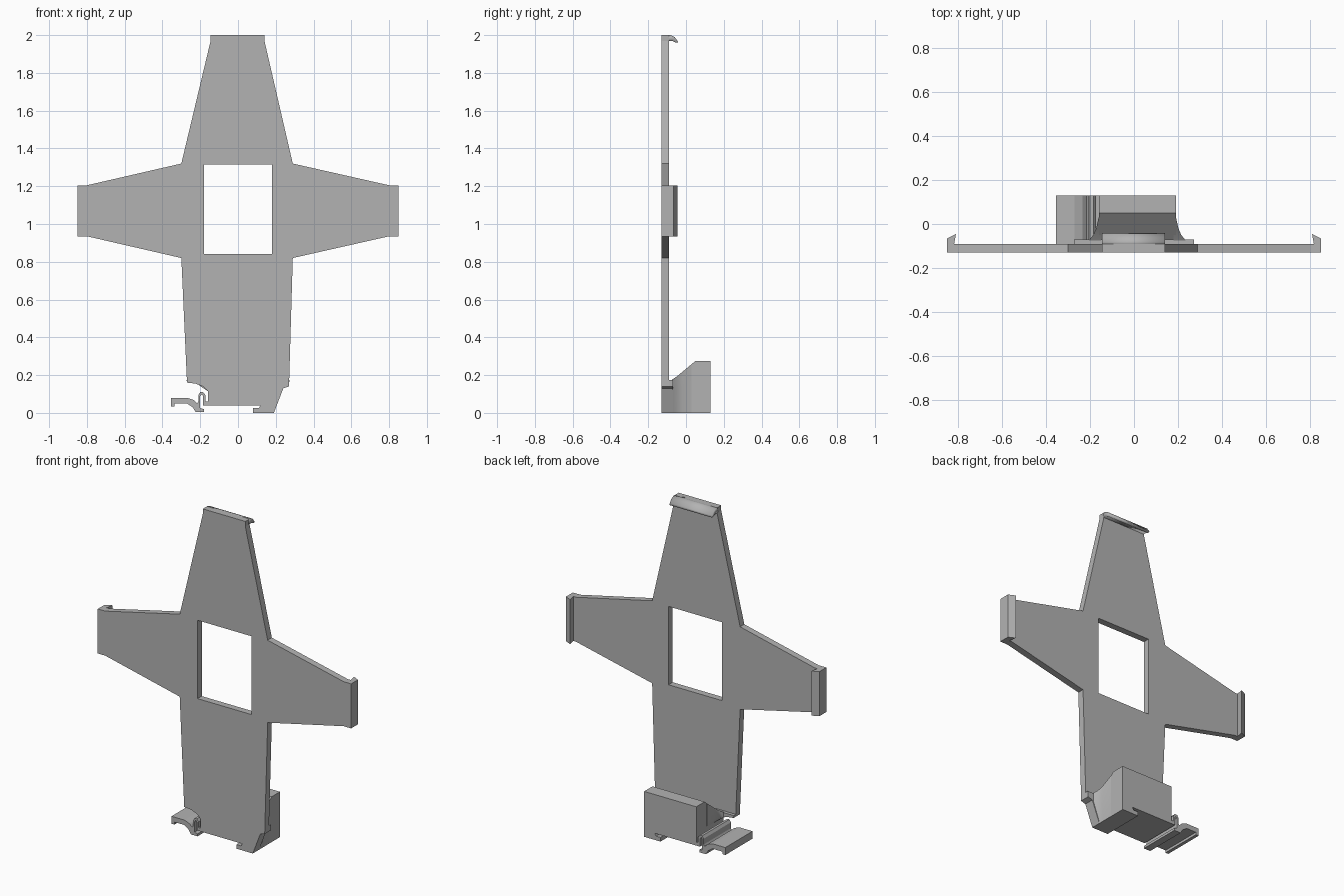
import bpy, bmesh
from mathutils import Vector

old = bpy.data.objects.get("Cube")
if old:
    bpy.data.objects.remove(old, do_unlink=True)

grey = bpy.data.materials.new("plain grey")
grey.use_nodes = True
colour = (0.45, 0.45, 0.45, 1)
grey.diffuse_color = colour
grey.node_tree.nodes["Principled BSDF"].inputs["Base Color"].default_value = colour


def finish(bm, name):
    bmesh.ops.recalc_face_normals(bm, faces=bm.faces[:])
    mesh = bpy.data.meshes.new(name)
    bm.to_mesh(mesh)
    bm.free()
    mesh.materials.append(grey)
    obj = bpy.data.objects.new(name, mesh)
    bpy.context.collection.objects.link(obj)
    return obj


def prism(name, loops, axis, start, end):
    """Fill the outline (later loops are holes) and thicken it along x or y."""
    bm = bmesh.new()
    mid = (start + end) / 2
    for loop in loops:
        vs = [bm.verts.new((u, mid, z) if axis == "y" else (mid, u, z)) for u, z in loop]
        for i, v in enumerate(vs):
            bm.edges.new((vs[i - 1], v))
    normal = Vector((0, -1, 0)) if axis == "y" else Vector((1, 0, 0))
    bmesh.ops.triangle_fill(bm, edges=bm.edges[:], use_beauty=True, normal=normal)
    obj = finish(bm, name)
    mod = obj.modifiers.new("thickness", "SOLIDIFY")
    mod.thickness = end - start
    mod.offset = 0
    return obj


FRONT, BACK, PLATE = -0.13, 0.13, -0.09

# Cross-shaped back plate with its window
foot_edge = [(0.27, 0.14), (0.24, 0.13), (0.19, 0), (0.08, 0), (0.08, 0.025),
             (0.11, 0.025), (0.12, 0.04), (-0.16, 0.04), (-0.16, 0.115),
             (-0.185, 0.14), (-0.225, 0.155), (-0.27, 0.16)]
outline = [(-0.145, 2), (0.14, 2), (0.14, 1.97), (0.29, 1.32), (0.8, 1.205),
           (0.85, 1.205), (0.85, 0.935), (0.8, 0.935), (0.29, 0.82)]
outline += foot_edge
outline += [(-0.3, 0.82), (-0.8, 0.935), (-0.85, 0.935), (-0.85, 1.205),
            (-0.8, 1.205), (-0.3, 1.32), (-0.145, 1.97)]
window = [(-0.18, 0.84), (0.18, 0.84), (0.18, 1.315), (-0.18, 1.315)]
prism("cross_plate", [outline, window], "y", FRONT, PLATE)

# Thicker flange at the foot of the plate
prism("foot_flange", [[(0.272, 0.175)] + foot_edge + [(-0.272, 0.175)]], "y", PLATE, -0.07)

# Rounded lip at the top
prism("top_lip", [[(-0.1, 2), (-0.08, 2), (-0.06, 1.99), (-0.045, 1.97), (-0.04, 1.96),
                   (-0.055, 1.96), (-0.07, 1.968), (-0.1, 1.968)]], "x", -0.145, 0.14)


# Side lips, slanted toward the back
def side_lip(name, side):
    bm = bmesh.new()
    rings = []
    for z in (0.935, 1.205):
        rings.append([bm.verts.new((side * x, y, z)) for x, y in
                      ((0.85, -0.1), (0.85, -0.065), (0.81, -0.045), (0.82, -0.1))])
    for i in range(4):
        bm.faces.new((rings[0][i - 1], rings[0][i], rings[1][i], rings[1][i - 1]))
    bm.faces.new(rings[0])
    bm.faces.new(rings[1])
    finish(bm, name)


side_lip("left_lip", 1)
side_lip("right_lip", -1)

# Rail mount block with a sloped top
prism("mount_block", [[(PLATE, 0.04), (BACK, 0.04), (BACK, 0.275), (0.05, 0.275),
                       (-0.07, 0.175), (PLATE, 0.175)]], "x", -0.16, 0.19)

# Fixed rail hook under the block
prism("fixed_hook", [[(0.08, 0), (0.19, 0), (0.19, 0.05), (0.12, 0.05), (0.12, 0.04),
                      (0.11, 0.025), (0.08, 0.025)]], "y", PLATE, BACK)

# Springy release clip
clip = [(-0.355, 0.08), (-0.27, 0.08), (-0.235, 0.068), (-0.215, 0.05), (-0.21, 0.06),
        (-0.21, 0.095), (-0.2, 0.11), (-0.185, 0.11), (-0.173, 0.095), (-0.173, 0.06),
        (-0.15, 0.06), (-0.15, 0.04), (-0.185, 0.04), (-0.185, 0.09), (-0.193, 0.097),
        (-0.2, 0.09), (-0.2, 0.025), (-0.18, 0.02), (-0.18, 0.005), (-0.225, 0.005),
        (-0.24, 0.03), (-0.27, 0.05), (-0.335, 0.05), (-0.335, 0.035), (-0.355, 0.035)]
prism("release_clip", [clip], "y", FRONT, BACK)


# Curved gussets blending the block into the flange
def gusset(name, wall, side, low, shoulder):
    bm = bmesh.new()
    rings = []
    for y, flare in ((-0.075, 0.045), (-0.05, 0.025), (-0.02, 0.012), (0.03, 0.001)):
        top = 0.175 + max(0, y + 0.07) * 0.83
        inner, outer = wall - side * 0.01, wall + side * flare
        rings.append([bm.verts.new((x, y, z)) for x, z in
                      ((inner, low), (wall, low), (outer, shoulder),
                       (outer, top), (inner, top))])
    for a, b in zip(rings, rings[1:]):
        for i in range(5):
            bm.faces.new((a[i - 1], a[i], b[i], b[i - 1]))
    bm.faces.new(rings[0])
    bm.faces.new(rings[-1])
    finish(bm, name)


gusset("left_gusset", 0.19, 1, 0.0, 0.12)
gusset("right_gusset", -0.16, -1, 0.115, 0.145)

# Smooth the rounded parts, keeping the corners sharp
bpy.ops.object.select_all(action="DESELECT")
for name in ("top_lip", "left_gusset", "right_gusset"):
    obj = bpy.data.objects[name]
    obj.select_set(True)
    bpy.context.view_layer.objects.active = obj
bpy.ops.object.shade_smooth_by_angle(angle=0.6)
